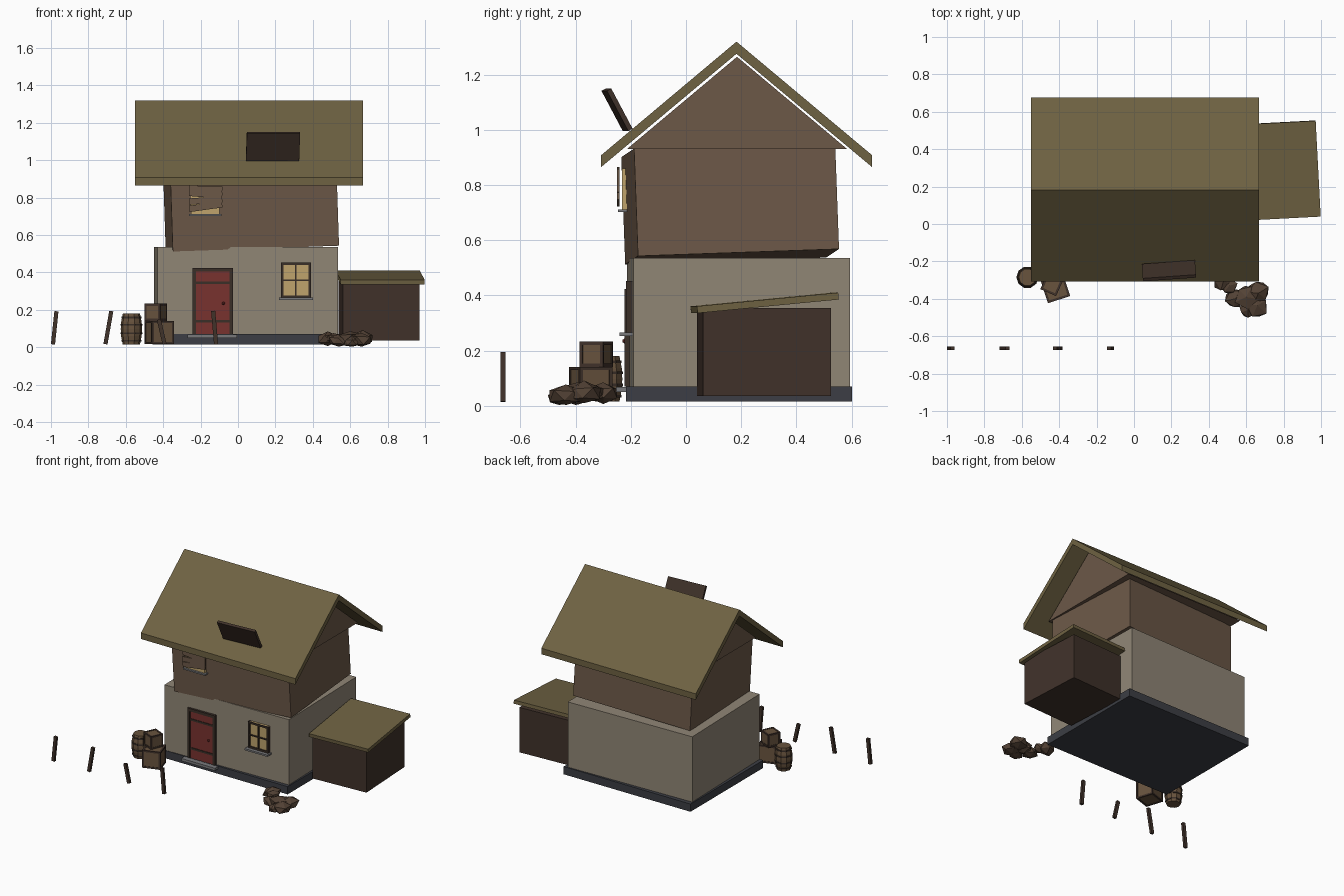
import bpy, bmesh, math, random
from mathutils import Vector, Euler

if "Cube" in bpy.data.objects:
    bpy.data.objects.remove(bpy.data.objects["Cube"])

random.seed(4)
R = math.radians


def mat(name, r, g, b):
    m = bpy.data.materials.new(name)
    m.diffuse_color = tuple((c / 255) ** 2.2 for c in (r, g, b)) + (1,)
    m.use_nodes = True
    m.node_tree.nodes["Principled BSDF"].inputs["Base Color"].default_value = m.diffuse_color
    return m


STONE = mat("dark_stone", 62, 64, 70)
PLASTER = mat("plaster", 143, 133, 117)
WOOD = mat("brown_wall", 108, 89, 73)
THATCH = mat("roof_olive", 110, 98, 68)
DARK = mat("dark_wood", 66, 53, 46)
TRIM = mat("trim", 60, 50, 44)
RED = mat("door_red", 120, 54, 50)
PANE = mat("warm_pane", 190, 162, 108)
SILL = mat("sill_grey", 120, 120, 122)
CRATE = mat("crate_wood", 104, 84, 64)
RUBBLE = mat("rubble", 84, 68, 56)


def finish(name, bm, m, loc=(0, 0, 0), rot=(0, 0, 0)):
    bmesh.ops.recalc_face_normals(bm, faces=bm.faces)
    me = bpy.data.meshes.new(name)
    bm.to_mesh(me)
    bm.free()
    me.materials.append(m)
    o = bpy.data.objects.new(name, me)
    o.location = loc
    o.rotation_euler = [R(a) for a in rot]
    bpy.context.collection.objects.link(o)
    return o


def box(name, loc, size, m, rot=(0, 0, 0)):
    bm = bmesh.new()
    bmesh.ops.create_cube(bm, size=1)
    bmesh.ops.scale(bm, vec=size, verts=bm.verts)
    return finish(name, bm, m, loc, rot)


def span(name, x, y, z, m):
    """Upright box given by its ranges."""
    return box(name, [(a + b) / 2 for a, b in (x, y, z)], [b - a for a, b in (x, y, z)], m)


def prism(name, profile, x0, x1, m):
    """Extrude a (y, z) profile along x."""
    bm = bmesh.new()
    f = bm.faces.new([bm.verts.new((x0, y, z)) for y, z in profile])
    ext = bmesh.ops.extrude_face_region(bm, geom=[f])
    bmesh.ops.translate(bm, vec=(x1 - x0, 0, 0),
                        verts=[v for v in ext["geom"] if isinstance(v, bmesh.types.BMVert)])
    return finish(name, bm, m)


# House body: foundation, slightly turned lower storey, crooked upper storey
span("foundation", (-0.457, 0.543), (-0.217, 0.602), (0.015, 0.07), STONE)
box("lower_storey", (0.043, 0.19, 0.3), (0.965, 0.785, 0.47), PLASTER, (0, 0, 1.4))
box("upper_storey", (0.07, 0.16, 0.735), (0.89, 0.73, 0.39), WOOD, (2, -2, 3))

# Gable and roof
prism("gable", [(-0.215, 0.93), (0.585, 0.93), (0.185, 1.265)], -0.40, 0.535, WOOD)
prism("roof", [(-0.308, 0.865), (0.183, 1.276), (0.675, 0.865), (0.675, 0.908),
               (0.183, 1.32), (-0.308, 0.908)], -0.55, 0.668, THATCH)
box("loose_roof_board", (0.187, -0.25, 1.073), (0.285, 0.018, 0.165), DARK, (28, 0, 4))

# Lean-to shed
box("shed", (0.753, 0.283, 0.195), (0.41, 0.465, 0.32), DARK, (0, 0, 3))
box("shed_roof", (0.76, 0.285, 0.373), (0.45, 0.515, 0.025), THATCH, (5.5, 0, 3))

# Door with frame, bands, knob and step
span("door_panel", (-0.225, -0.045), (-0.216, -0.195), (0.07, 0.405), RED)
for x in (-0.234, -0.036):
    span("door_jamb", (x - 0.009, x + 0.009), (-0.223, -0.195), (0.07, 0.424), TRIM)
span("door_lintel", (-0.243, -0.027), (-0.223, -0.195), (0.404, 0.424), TRIM)
for z in (0.14, 0.345):
    span("door_band", (-0.225, -0.045), (-0.22, -0.2), (z - 0.007, z + 0.007), TRIM)
bm = bmesh.new()
bmesh.ops.create_icosphere(bm, subdivisions=1, radius=0.009)
finish("door_knob", bm, RED, (-0.078, -0.223, 0.235))
span("door_step", (-0.27, -0.005), (-0.253, -0.2), (0.05, 0.068), SILL)


def window(name, x0, x1, z0, z1, y):
    """Framed window with a cross of glazing bars and a sill."""
    t = 0.013
    span(name + "_pane", (x0, x1), (y - 0.008, y + 0.015), (z0, z1), PANE)
    xm, zm = (x0 + x1) / 2, (z0 + z1) / 2
    for x, w in ((x0 + t / 2, t), (xm, 0.008), (x1 - t / 2, t)):
        span(name + "_upright", (x - w / 2, x + w / 2), (y - 0.016, y + 0.01), (z0, z1), TRIM)
    for z, w in ((z0 + t / 2, t), (zm, 0.008), (z1 - t / 2, t)):
        span(name + "_rail", (x0, x1), (y - 0.016, y + 0.01), (z - w / 2, z + w / 2), TRIM)
    span(name + "_sill", (x0 - 0.01, x1 + 0.01), (y - 0.04, y + 0.01), (z0 - 0.012, z0), SILL)


window("lower_window", 0.23, 0.39, 0.265, 0.452, -0.201)

# Upper window, boarded up
span("upper_window_pane", (-0.25, -0.1), (-0.232, -0.2), (0.712, 0.86), PANE)
span("upper_window_sill", (-0.262, -0.088), (-0.246, -0.2), (0.702, 0.712), SILL)
for z, a in ((0.845, 2), (0.818, 5), (0.785, -4), (0.752, -8)):
    box("window_board", (-0.173, -0.246, z), (0.178, 0.01, 0.034), WOOD, (0, a, 0))


# Crates: planked cube with dark edge strips
def crate(name, loc, s, turn):
    box(name, loc, (s * 0.95,) * 3, CRATE, (0, 0, turn))
    e = Euler((0, 0, R(turn)))
    h, t = s / 2 - 0.006, 0.012
    for a in (-h, h):
        for b in (-h, h):
            for off, size in (((a, b, 0), (t, t, s)), ((0, a, b), (s, t, t)), ((a, 0, b), (t, s, t))):
                off = Vector(off)
                off.rotate(e)
                box(name + "_strip", Vector(loc) + off, size, DARK, (0, 0, turn))


crate("lower_crate", (-0.42, -0.345, 0.079), 0.125, 18)
crate("upper_crate", (-0.44, -0.325, 0.187), 0.092, -24)


# Barrel with hoops
def ring_body(name, rings, m, loc, n=10):
    bm = bmesh.new()
    loops = [[bm.verts.new((r * math.cos(2 * math.pi * i / n), r * math.sin(2 * math.pi * i / n), z))
              for i in range(n)] for r, z in rings]
    for a, b in zip(loops, loops[1:]):
        for i in range(n):
            j = (i + 1) % n
            bm.faces.new((a[i], a[j], b[j], b[i]))
    bm.faces.new(loops[0][::-1])
    bm.faces.new(loops[-1])
    finish(name, bm, m, loc)


BARREL = (-0.57, -0.285, 0)
ring_body("barrel", [(0.046, 0.015), (0.055, 0.06), (0.057, 0.097), (0.055, 0.135), (0.046, 0.18)], CRATE, BARREL)
for z, r in ((0.035, 0.053), (0.075, 0.059), (0.12, 0.059), (0.16, 0.053)):
    ring_body("barrel_hoop", [(r, z - 0.005), (r, z + 0.005)], TRIM, BARREL)

# Leaning fence posts
for x, h, lean in ((-0.98, 0.178, 6), (-0.693, 0.18, 10), (-0.408, 0.135, -13), (-0.125, 0.18, -5)):
    box("fence_post", (x, -0.664, 0.015 + h / 2), (0.022, 0.018, h), DARK, (0, lean, 0))

# Rubble heap of jagged low-poly rocks
for x, y, z, r in ((0.60, -0.39, 0.045, 0.07), (0.665, -0.37, 0.045, 0.065), (0.66, -0.435, 0.035, 0.065),
                   (0.54, -0.40, 0.035, 0.06), (0.48, -0.30, 0.045, 0.062), (0.61, -0.46, 0.025, 0.05),
                   (0.51, -0.33, 0.05, 0.045)):
    bm = bmesh.new()
    bmesh.ops.create_icosphere(bm, subdivisions=1, radius=r)
    for v in bm.verts:
        v.co *= random.uniform(0.8, 1.15)
        v.co.z = max(v.co.z * 0.65, 0.003 - z)
    finish("rubble_rock", bm, RUBBLE, (x, y, z), (0, 0, random.uniform(0, 360)))
